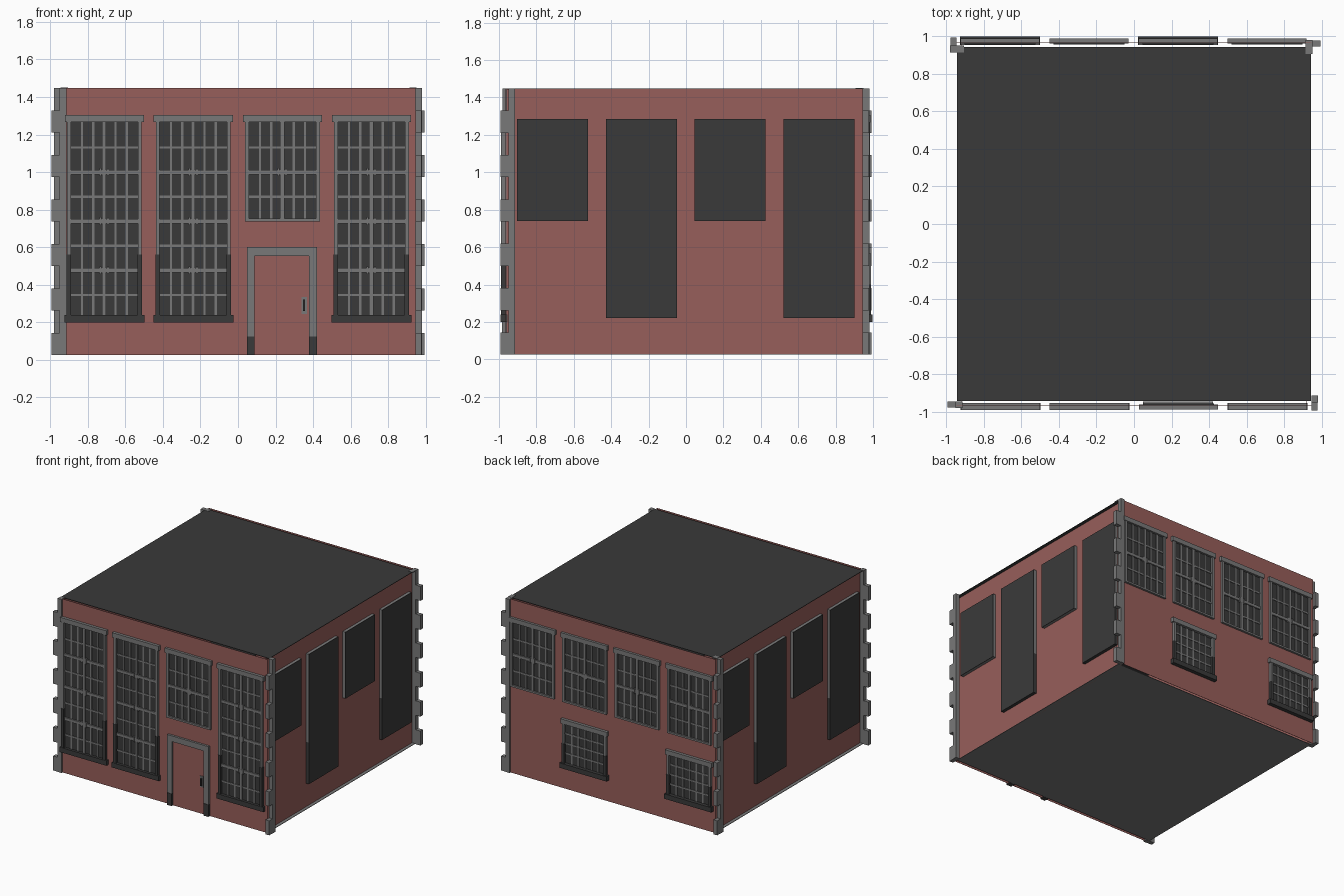
import bpy, bmesh, math
from mathutils import Matrix

if "Cube" in bpy.data.objects:
    bpy.data.objects.remove(bpy.data.objects["Cube"])


def mat(name, rgb):
    m = bpy.data.materials.new(name)
    m.diffuse_color = (*rgb, 1)
    m.use_nodes = True
    m.node_tree.nodes["Principled BSDF"].inputs["Base Color"].default_value = m.diffuse_color
    return m


RED = mat("brick_red", (0.31, 0.112, 0.103))
DARK = mat("dark_grey", (0.042, 0.042, 0.042))
GREY = mat("stone_grey", (0.19, 0.19, 0.19))
MATS = [RED, DARK, GREY]
W, Z0, Z1 = 0.944, 0.025, 1.448    # half width of roof and floor, base and top
WF, WS = 0.967, 0.918              # distance of front/back walls and of side walls


def build(name, boxes, turn=0):
    """One object from boxes (x0, x1, y0, y1, z0, z1, material), turned about z in degrees."""
    bm = bmesh.new()
    for x0, x1, y0, y1, z0, z1, m in boxes:
        mx = Matrix.Translation(((x0 + x1) / 2, (y0 + y1) / 2, (z0 + z1) / 2))
        mx = mx @ Matrix.Diagonal((x1 - x0, y1 - y0, z1 - z0, 1))
        vs = bmesh.ops.create_cube(bm, size=1, matrix=mx)["verts"]
        for f in {f for v in vs for f in v.link_faces}:
            f.material_index = MATS.index(m)
    bm.transform(Matrix.Rotation(math.radians(turn), 4, 'Z'))
    me = bpy.data.meshes.new(name)
    bm.to_mesh(me)
    bm.free()
    for m in MATS:
        me.materials.append(m)
    ob = bpy.data.objects.new(name, me)
    bpy.context.collection.objects.link(ob)
    return ob


# Thin walls: front and back stand proud of the roof edge, the sides sit under it
for k, name in enumerate(("front_wall", "right_wall", "back_wall", "left_wall")):
    if k % 2:
        build(name, [(-0.96, 0.96, -WS, -WS + 0.002, Z0, Z1 - 0.004, RED)], 90 * k)
    else:
        build(name, [(-0.945, 0.945, -WF, -WF + 0.002, Z0, Z1, RED)], 90 * k)

# Roof and floor plates
build("roof", [(-W, W, -W, W, Z1 - 0.004, Z1, DARK)])
build("floor", [(-W, W, -W, W, Z0, Z0 + 0.004, GREY)])


def window(name, cx, z0, z1, turn=0, sill=0, dark_top=0, small=False):
    """Framed window on the front wall; z0..z1 is the outer frame height, sill its front y."""
    yb, yf = (-0.955, -0.988) if sill else (-0.962, -0.984)
    l, r = cx - 0.198, cx + 0.2
    b = [(l + 0.01, r - 0.01, -WF - 0.003, -WF + 0.01, z0 + 0.01, z1 - 0.02, DARK)]  # glass
    b.append((l - 0.012, r + 0.012, yb, yf - 0.003, z1 - 0.038, z1, GREY))           # lintel
    split = max(dark_top, z0)
    for a, c in ((l, l + 0.02), (r - 0.02, r)):                                      # jambs
        b.append((a, c, yb, yf, split, z1 - 0.038, GREY))
        if dark_top:
            b.append((a - 0.002, c + 0.002, yb, yf - 0.002, z0, dark_top, DARK))
    if sill:
        b.append((l - 0.014, r + 0.014, yb, sill, z0, z0 + 0.04, DARK))
    else:
        b.append((l, r, yb, yf, z0, z0 + 0.015, GREY))
    il, ir, ib, it = l + 0.02, r - 0.02, z0 + (0.04 if sill else 0.015), z1 - 0.038
    w = ir - il

    def vbar(x, t, y):
        b.append((x - t, x + t, y, -WF, ib, it, GREY))

    def hbar(z, t, y):
        b.append((il, ir, y, -WF, z - t, z + t, GREY))

    for i in range(1, 6):                                                            # muntins
        if i != 3 or small:
            vbar(il + w * i / 6, 0.006, -0.974)
    if small:
        for i in range(1, 4):
            hbar(ib + (it - ib) * i / 4, 0.006, -0.9745)
    else:
        vbar(cx, 0.011, -0.980)
        n = round((it - ib) / 0.26)
        for i in range(n):
            z = it - 0.005 - 0.262 * i
            hbar(z - 0.131, 0.006, -0.9745)
            if i < n - 1:                                                            # transoms, latches
                hbar(z - 0.262, 0.012, -0.9805)
                for s in (-0.02, 0.02):
                    b.append((cx + s - 0.005, cx + s + 0.005, -0.984, -0.97,
                              z - 0.282, z - 0.24, GREY))
    build(name, b, turn)


COLS = [-0.713, -0.239, 0.236, 0.710]

# Front windows
for i in (0, 1, 3):
    window(f"front_tall_window_{i}", COLS[i], 0.2, 1.305, sill=-0.992, dark_top=0.56)
window("front_upper_window", COLS[2], 0.738, 1.305)

# Back windows (turned half round, so x is mirrored)
for i in range(4):
    window(f"back_upper_window_{i}", -COLS[i], 0.738, 1.305, 180)
for i in (0, 2):
    window(f"back_lower_window_{i}", -COLS[i], 0.2, 0.6, 180, sill=-0.998, dark_top=0.4, small=True)

# Side windows: dark panes on stone casings, alternately short and tall
for side, turn in (("right", 90), ("left", 270)):
    for i, c in enumerate(COLS):
        a, d, z = c - 0.19, c + 0.19, 0.22 if i % 2 else 0.74
        b = [(a, d, -W, -W + 0.004, z, 1.285, DARK),
             (a, d, -W + 0.004, -WS, max(z, 0.56), 1.285, GREY)]
        if i % 2:
            b.append((a, d, -W + 0.004, -WS, z, 0.56, DARK))
        build(f"{side}_window_{i}", b, turn)

# Doorway: stone surround with dark feet, red leaf, handle
door = [(0.047, 0.422, -0.985, -0.945, 0.553, 0.6, GREY),
        (0.089, 0.377, -0.969, -WF, Z0, 0.553, RED)]
for a, c in ((0.047, 0.089), (0.377, 0.422)):
    door += [(a, c, -0.985, -0.945, 0.125, 0.553, GREY), (a, c, -0.988, -0.945, Z0, 0.125, DARK)]
build("doorway", door)
build("door_handle", [(0.337, 0.367, -0.975, -0.969, 0.245, 0.335, GREY),
                      (0.347, 0.357, -0.987, -0.975, 0.26, 0.32, DARK)])

# Corner quoins: one column with alternate teeth, repeated at four corners
H = (Z1 - Z0) / 12
for k in range(4):
    q = [(-0.95, -0.915, -0.98, -0.945, Z0, Z1, GREY)]
    for i in range(0, 12, 2):
        q.append((-0.993, -0.95, -0.978, -0.945, Z0 + i * H, Z0 + (i + 1) * H, GREY))
    if k > 1:                                                                        # cap over the roof
        q.append((-0.95, -0.915, -0.945, -0.905, Z1 - 0.004, Z1 + 0.002, GREY))
    build(f"corner_quoin_{k}", q, 90 * k)
